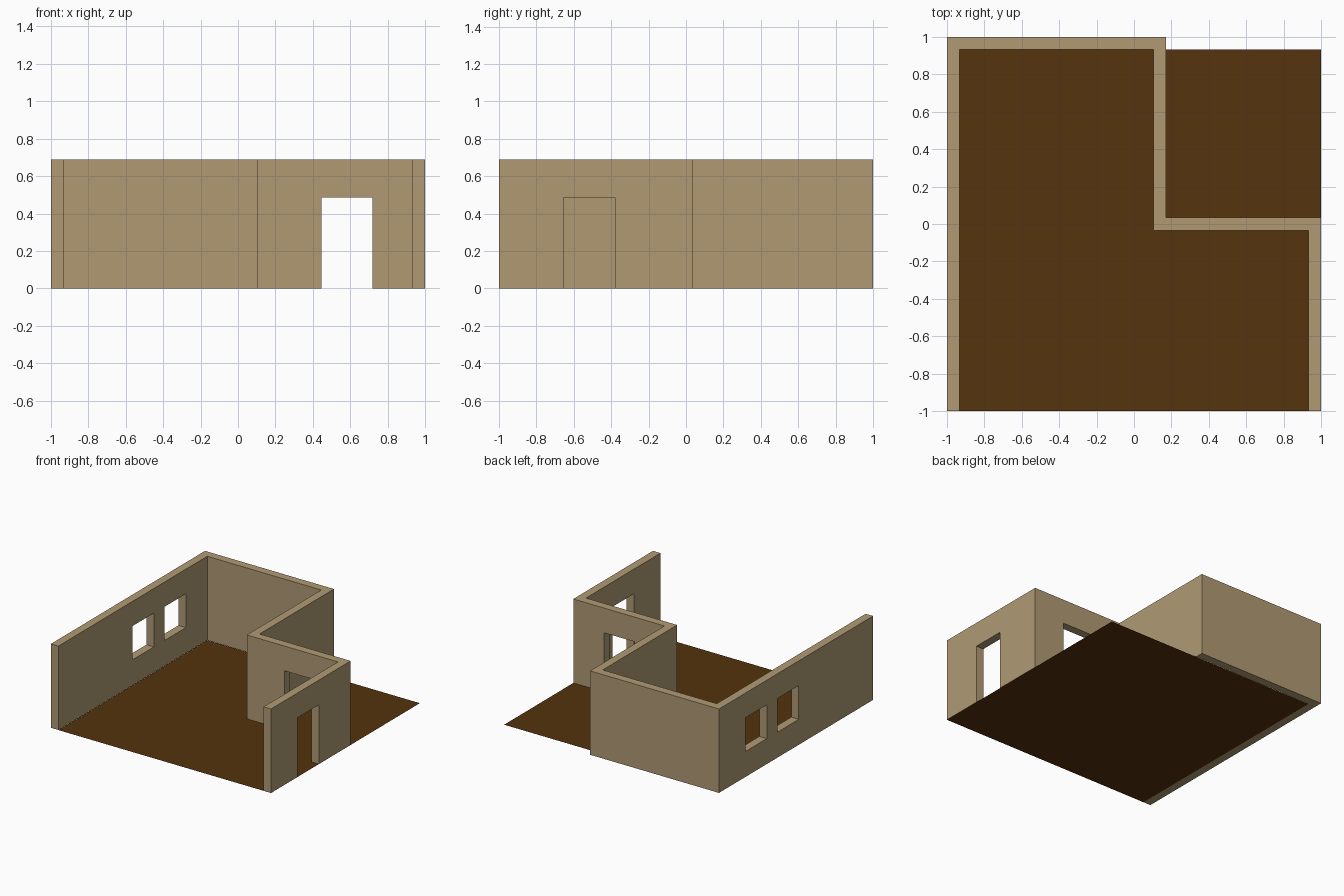
import bpy, bmesh
from mathutils import Matrix

if "Cube" in bpy.data.objects:
    bpy.data.objects.remove(bpy.data.objects["Cube"])

H = 0.69          # wall height
T = 0.068         # wall thickness
I = 1 - T         # inner face of outer walls
JX = 0.172        # outer x of the inset wall
JY = T / 2        # outer y of the inset wall
BASE = 0.0008     # walls sit a hair above the floor sheet


def material(name, rgb):
    m = bpy.data.materials.new(name)
    m.diffuse_color = (*rgb, 1)
    m.use_nodes = True
    m.node_tree.nodes["Principled BSDF"].inputs["Base Color"].default_value = m.diffuse_color
    return m


def make_object(name, bm, mat=None):
    me = bpy.data.meshes.new(name)
    bm.to_mesh(me)
    bm.free()
    ob = bpy.data.objects.new(name, me)
    bpy.context.collection.objects.link(ob)
    if mat:
        me.materials.append(mat)
    return ob


def polygon(bm, pts, z):
    return bm.faces.new([bm.verts.new((x, y, z)) for x, y in pts])


tan = material("tan_plaster", (0.434, 0.323, 0.175))
brown = material("dark_brown_floor", (0.089, 0.033, 0.004))

# Floor: a single thin sheet reaching under the open corner
bm = bmesh.new()
polygon(bm, [(-I, -1), (1, -1), (1, I), (-I, I)], 0)
make_object("floor", bm, brown)

# Walls: one L-shaped footprint, open at the front, extruded upward
outer = [(-1, -1), (-1, 1), (JX, 1), (JX, JY), (1, JY), (1, -1)]
inner = [(I, -1), (I, -JY), (JX - T, -JY), (JX - T, I), (-I, I), (-I, -1)]
bm = bmesh.new()
face = polygon(bm, outer + inner, BASE)
ext = bmesh.ops.extrude_face_region(bm, geom=[face])
top = [v for v in ext["geom"] if isinstance(v, bmesh.types.BMVert)]
bmesh.ops.translate(bm, verts=top, vec=(0, 0, H - BASE))
bmesh.ops.recalc_face_normals(bm, faces=bm.faces)
walls = make_object("walls", bm, tan)

# Openings: (x range, y range, z range) for two doors and two windows
openings = {
    "back_door": ((0.445, 0.72), (-0.1, 0.1), (-0.1, 0.487)),
    "side_door": ((0.85, 1.1), (-0.655, -0.38), (-0.1, 0.487)),
    "window_rear": ((-1.1, -0.85), (0.38, 0.655), (0.21, 0.487)),
    "window_middle": ((-1.1, -0.85), (-0.035, 0.24), (0.21, 0.487)),
}
for name, box in openings.items():
    bm = bmesh.new()
    size = [b - a for a, b in box]
    mid = [(a + b) / 2 for a, b in box]
    bmesh.ops.create_cube(bm, size=1, matrix=Matrix.Translation(mid) @ Matrix.Diagonal((*size, 1)))
    cutter = make_object(name + "_cutter", bm, tan)
    cutter.hide_render = True
    mod = walls.modifiers.new(name, 'BOOLEAN')
    mod.operation = 'DIFFERENCE'
    mod.solver = 'EXACT'
    mod.object = cutter

# Bake the cuts and drop the cutters
bpy.context.view_layer.update()
baked = bpy.data.meshes.new_from_object(walls.evaluated_get(bpy.context.evaluated_depsgraph_get()))
walls.modifiers.clear()
walls.data = baked
for name in openings:
    bpy.data.objects.remove(bpy.data.objects[name + "_cutter"])
